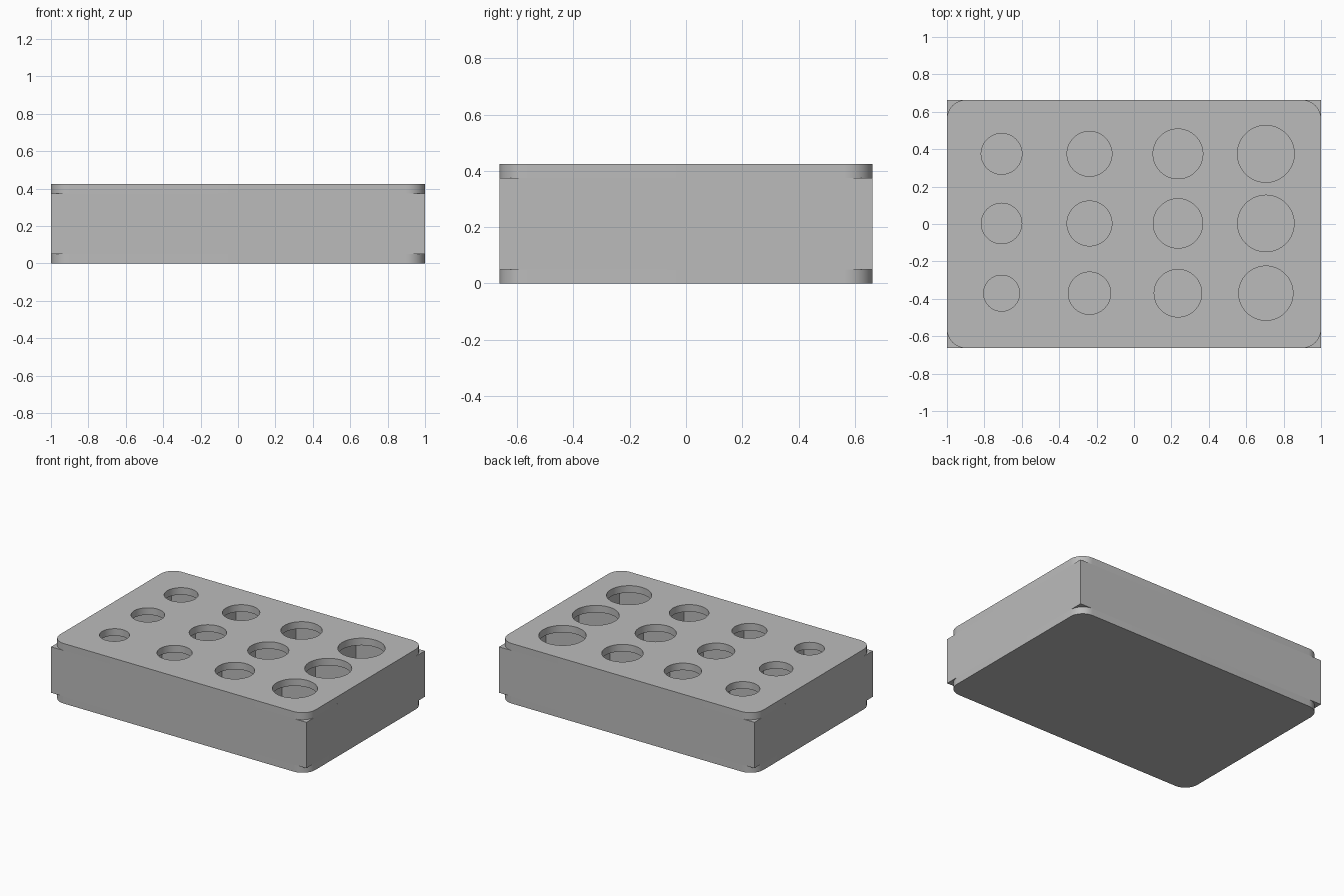
import bpy, bmesh, math
from mathutils import Vector

if "Cube" in bpy.data.objects:
    bpy.data.objects.remove(bpy.data.objects["Cube"], do_unlink=True)

HX, HY, HEIGHT = 1.0, 0.663, 0.425      # half sizes and height of the box
PLATE, WALL, CORNER = 0.05, 0.05, 0.1   # thicknesses and corner radius

grey = bpy.data.materials.new("plain grey")
grey.use_nodes = True
grey.diffuse_color = (0.5, 0.5, 0.5, 1)
grey.node_tree.nodes["Principled BSDF"].inputs["Base Color"].default_value = (0.5, 0.5, 0.5, 1)


def finish(name, bm):
    bmesh.ops.recalc_face_normals(bm, faces=bm.faces)
    mesh = bpy.data.meshes.new(name)
    bm.to_mesh(mesh)
    bm.free()
    mesh.materials.append(grey)
    obj = bpy.data.objects.new(name, mesh)
    bpy.context.collection.objects.link(obj)
    return obj


def box(name, centre, size):
    bm = bmesh.new()
    bmesh.ops.create_cube(bm, size=1)
    bmesh.ops.scale(bm, vec=size, verts=bm.verts)
    bmesh.ops.translate(bm, vec=centre, verts=bm.verts)
    return finish(name, bm)


def arc(cx, cy, r, start, sweep, steps):
    return [(cx + r * math.cos(start + sweep * i / steps),
             cy + r * math.sin(start + sweep * i / steps)) for i in range(steps + 1)]


def rounded_outline():
    points = []
    for i, (sx, sy) in enumerate([(1, 1), (-1, 1), (-1, -1), (1, -1)]):
        points += arc(sx * (HX - CORNER), sy * (HY - CORNER), CORNER,
                      i * math.pi / 2, math.pi / 2, 12)
    return points


def plate(name, z, holes=()):
    bm = bmesh.new()
    loops = [rounded_outline()]
    loops += [arc(x, y, r, 0, math.tau, 64)[:-1] for x, y, r in holes]
    edges = []
    for loop in loops:
        verts = [bm.verts.new((x, y, z)) for x, y in loop]
        edges += [bm.edges.new((verts[i - 1], verts[i])) for i in range(len(verts))]
    bmesh.ops.triangle_fill(bm, edges=edges, use_beauty=True, normal=Vector((0, 0, 1)))
    solid = bmesh.ops.extrude_face_region(bm, geom=bm.faces[:], use_keep_orig=True)
    top = [g for g in solid["geom"] if isinstance(g, bmesh.types.BMVert)]
    bmesh.ops.translate(bm, vec=(0, 0, PLATE), verts=top)
    obj = finish(name, bm)
    bpy.ops.object.select_all(action='DESELECT')
    obj.select_set(True)
    bpy.context.view_layer.objects.active = obj
    bpy.ops.object.shade_smooth_by_angle(angle=math.radians(30))


# Rounded floor and lid, with holes that grow along x
columns = [-0.708, -0.238, 0.235, 0.705]
rows = {0.375: (0.109, 0.12, 0.133, 0.152),
        0.003: (0.108, 0.12, 0.132, 0.151),
        -0.37: (0.096, 0.113, 0.127, 0.145)}
holes = [(x, y, r) for y, radii in rows.items() for x, r in zip(columns, radii)]
plate("floor_plate", 0)
plate("perforated_lid", HEIGHT - PLATE, holes)

# Square-cornered walls between the plates
tall = HEIGHT - 2 * PLATE
mid = HEIGHT / 2
inner_x, inner_y = 2 * (HX - WALL), 2 * (HY - WALL)
for side, label in ((-1, "front_wall"), (1, "back_wall")):
    box(label, (0, side * (HY - WALL / 2), mid), (2 * HX, WALL, tall))
for side, label in ((-1, "right_wall"), (1, "left_wall")):
    box(label, (side * (HX - WALL / 2), 0, mid), (WALL, inner_y, tall))

# Inner dividers, one compartment under each hole
for i in (-1, 0, 1):
    box(f"cross_divider_{i + 2}", (i * 0.47, 0, mid), (WALL, inner_y, tall))
for side, label in ((-1, "front_long_divider"), (1, "back_long_divider")):
    box(label, (0, side * 0.187, mid), (inner_x, WALL, tall))
